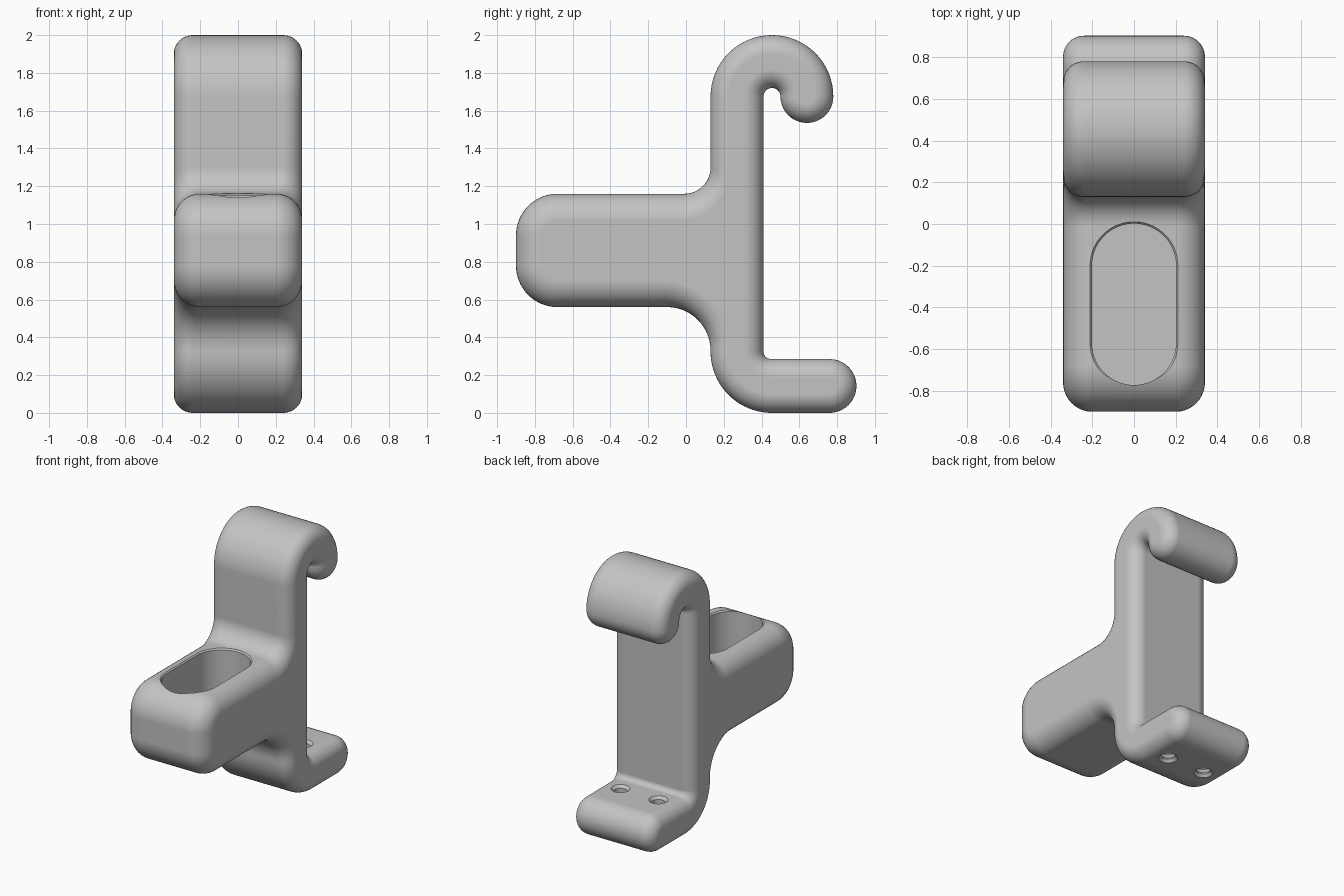
import bpy, bmesh, math
from mathutils import Matrix, Vector

if "Cube" in bpy.data.objects:
    bpy.data.objects.remove(bpy.data.objects["Cube"], do_unlink=True)

HALF_WIDTH = 0.34
EDGE, BOX_EDGE = 0.10, 0.14

grey = bpy.data.materials.new("plain grey")
grey.use_nodes = True
colour = (0.55, 0.55, 0.55, 1)
grey.diffuse_color = colour
grey.node_tree.nodes["Principled BSDF"].inputs["Base Color"].default_value = colour


def loft(name, rings):
    """Closed skin through a stack of equally long point rings."""
    bm = bmesh.new()
    loops = [[bm.verts.new(p) for p in ring] for ring in rings]
    n = len(loops[0])
    for a, b in zip(loops, loops[1:]):
        for i in range(n):
            j = (i + 1) % n
            bm.faces.new((a[i], a[j], b[j], b[i]))
    bm.faces.new(loops[0][::-1])
    bm.faces.new(loops[-1])
    bmesh.ops.remove_doubles(bm, verts=bm.verts, dist=1e-5)
    bmesh.ops.recalc_face_normals(bm, faces=bm.faces)
    mesh = bpy.data.meshes.new(name)
    bm.to_mesh(mesh)
    bm.free()
    mesh.materials.append(grey)
    obj = bpy.data.objects.new(name, mesh)
    bpy.context.collection.objects.link(obj)
    return obj


def arc(cy, cz, r, start, end, edge0=EDGE, edge1=EDGE, hollow=False, steps=20):
    """Side outline points with outward normals and edge rounding."""
    out = []
    for i in range(steps + 1):
        t = i / steps
        a = math.radians(start + (end - start) * t)
        d = Vector((0, math.cos(a), math.sin(a)))
        out.append((Vector((0, cy, cz)) + d * r, -d if hollow else d,
                    edge0 + (edge1 - edge0) * t))
    return out


def lathe(name, profile, matrix, sides=32):
    """Turned shape from (radius, height) pairs."""
    rings = [[matrix @ Vector((r * math.cos(k * math.tau / sides),
                               r * math.sin(k * math.tau / sides), h))
              for k in range(sides)] for r, h in profile]
    return loft(name, rings)


def cut(target, cutter):
    mod = target.modifiers.new("cut", 'BOOLEAN')
    mod.operation, mod.solver, mod.object = 'DIFFERENCE', 'EXACT', cutter
    bpy.context.view_layer.objects.active = target
    bpy.ops.object.modifier_apply(modifier=mod.name)
    bpy.data.objects.remove(cutter, do_unlink=True)


# Side outline: foot, post, hook, then holder box
outline = (
    arc(0.455, 0.325, 0.325, 180, 270)
    + arc(0.76, 0.1425, 0.1425, -90, 90)
    + arc(0.45, 0.325, 0.04, 270, 180, hollow=True, steps=8)
    + arc(0.455, 1.675, 0.045, 180, 0, hollow=True)
    + arc(0.64, 1.675, 0.14, 180, 360)[1:]
    + arc(0.455, 1.675, 0.325, 0, 180, steps=32)[1:]
    + arc(-0.01, 1.30, 0.14, 0, -90, EDGE, BOX_EDGE, hollow=True)
    + arc(-0.68, 0.94, 0.22, 90, 180, BOX_EDGE, BOX_EDGE)
    + arc(-0.68, 0.78, 0.22, 180, 270, BOX_EDGE, BOX_EDGE)
    + arc(-0.10, 0.33, 0.23, 90, 0, BOX_EDGE, EDGE, hollow=True)
)

# Body: outline swept across the width with rounded rims
STEPS = 10
rings = []
for side in (-1, 1):
    order = range(STEPS + 1) if side < 0 else range(STEPS, -1, -1)
    for k in order:
        a = math.pi / 2 * k / STEPS
        rings.append([p - n * e * (1 - math.sin(a))
                      + Vector((side * (HALF_WIDTH - e + e * math.cos(a)), 0, 0))
                      for p, n, e in outline])
body = loft("hook_holder_body", rings)


# Pocket in the holder box, with a fine chamfered rim
def slot(r, z, half=0.185, y=-0.385, sides=48):
    ring = []
    for k in range(sides):
        a = (k + 0.5) * math.tau / sides
        ring.append(Vector((r * math.cos(a),
                            y + math.copysign(half, math.sin(a)) + r * math.sin(a), z)))
    return ring


cut(body, loft("pocket_cutter", [slot(0.202, 0.68), slot(0.202, 1.15),
                                 slot(0.211, 1.16), slot(0.211, 1.3)]))

# Small blind holes in the pocket walls
cut(body, lathe("pocket_hole_cutter", [(0.045, -0.26), (0.045, 0.26)],
                Matrix.Translation((0, -0.385, 0.86)) @ Matrix.Rotation(math.pi / 2, 4, 'Y')))

# Ribbed screw holes through the foot
for x in (-0.16, 0.16):
    profile = [(0.066, -0.05), (0.066, 0.0)]
    for i in range(7):
        profile += [(0.048, 0.02 + i * 0.035), (0.06, 0.0375 + i * 0.035)]
    profile[-1] = (0.048, 0.265)
    profile += [(0.066, 0.285), (0.066, 0.32)]
    cut(body, lathe("screw_hole_cutter", profile, Matrix.Translation((x, 0.56, 0))))

# Smooth shading with crisp hole rims
bpy.ops.object.select_all(action='DESELECT')
body.select_set(True)
bpy.context.view_layer.objects.active = body
bpy.ops.object.shade_smooth_by_angle(angle=math.radians(30))
weighted = body.modifiers.new("even_shading", 'WEIGHTED_NORMAL')
weighted.keep_sharp = True
